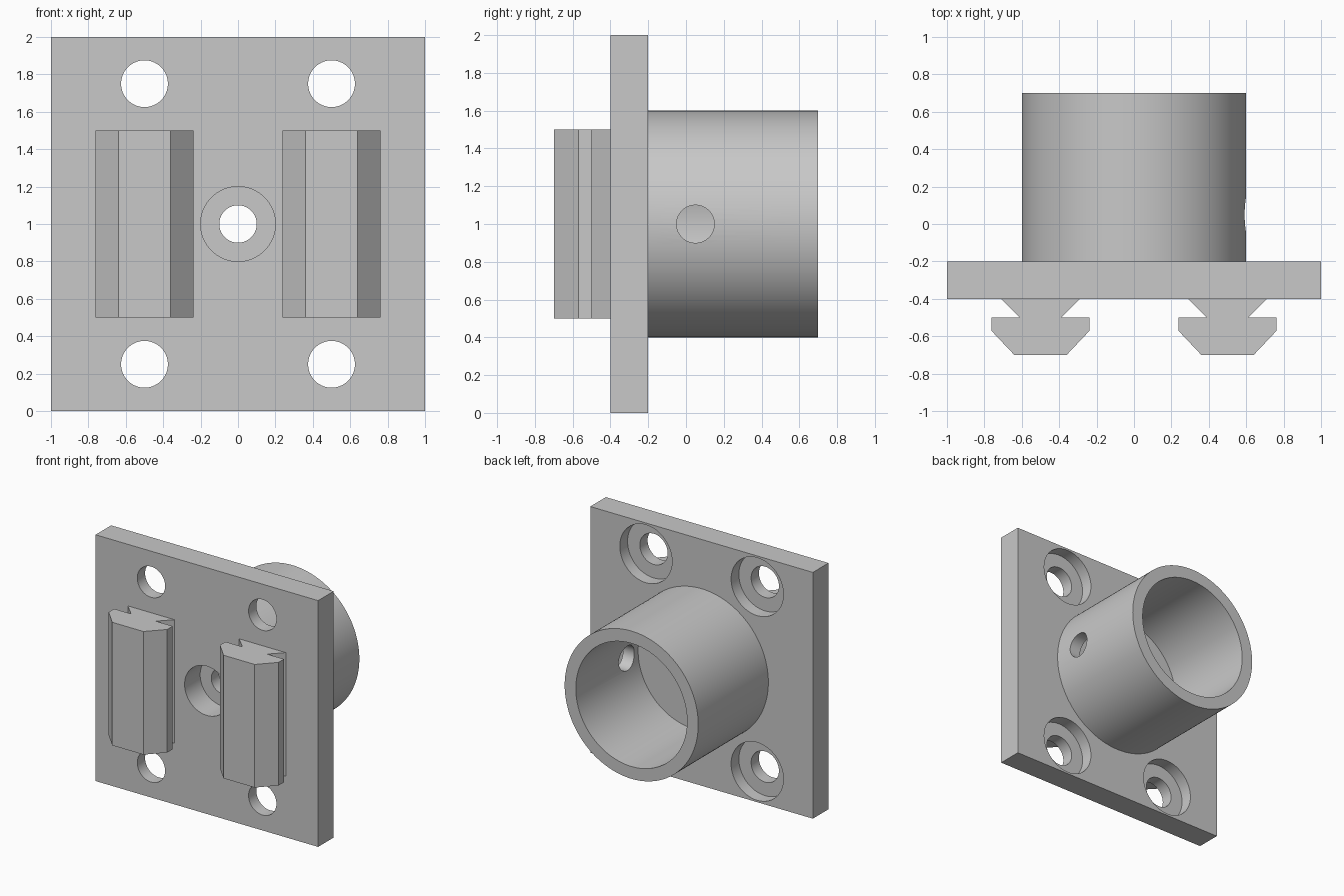
import bpy
import bmesh
import math
from mathutils import Matrix, Vector

cube = bpy.data.objects.get("Cube")
if cube:
    bpy.data.objects.remove(cube, do_unlink=True)

grey = bpy.data.materials.new("plain_grey")
grey.use_nodes = True
COLOUR = (0.58, 0.58, 0.58, 1)
grey.diffuse_color = COLOUR
grey.node_tree.nodes["Principled BSDF"].inputs["Base Color"].default_value = COLOUR


def add_object(name, bm):
    bmesh.ops.recalc_face_normals(bm, faces=bm.faces)
    mesh = bpy.data.meshes.new(name)
    bm.to_mesh(mesh)
    bm.free()
    mesh.materials.append(grey)
    obj = bpy.data.objects.new(name, mesh)
    bpy.context.collection.objects.link(obj)
    return obj


def cylinder(name, radius, start, end, segments=96):
    """Round bar between two points along x or y."""
    start, end = Vector(start), Vector(end)
    axis = end - start
    turn = axis.to_track_quat('Z', 'Y').to_matrix().to_4x4()
    bm = bmesh.new()
    bmesh.ops.create_cone(bm, cap_ends=True, segments=segments, radius1=radius,
                          radius2=radius, depth=axis.length,
                          matrix=Matrix.Translation((start + end) / 2) @ turn)
    return add_object(name, bm)


def combine(target, tool, operation):
    """Apply a boolean and remove the tool."""
    mod = target.modifiers.new(operation, 'BOOLEAN')
    mod.operation = operation
    mod.solver = 'EXACT'
    mod.object = tool
    bpy.context.view_layer.objects.active = target
    bpy.ops.object.modifier_apply(modifier=mod.name)
    bpy.data.objects.remove(tool, do_unlink=True)


# Square plate with a round socket on its back
bm = bmesh.new()
bmesh.ops.create_cube(bm, size=1, matrix=Matrix.Translation((0, -0.3, 1))
                      @ Matrix.Diagonal((2, 0.2, 2, 1)))
body = add_object("plate_with_socket", bm)
combine(body, cylinder("socket", 0.6, (0, -0.3, 1), (0, 0.7, 1), 128), 'UNION')


def drill(radius, start, end, segments=64):
    combine(body, cylinder("drill", radius, start, end, segments), 'DIFFERENCE')


# Socket bore, recessed centre hole and side screw hole
drill(0.5, (0, -0.1, 1), (0, 0.9, 1), 128)
drill(0.2, (0, -0.6, 1), (0, -0.2, 1))
drill(0.1, (0, -0.5, 1), (0, 0.1, 1))
drill(0.1, (0.3, 0.05, 1), (0.8, 0.05, 1))

# Corner screw holes, recessed from the back
for x in (-0.5, 0.5):
    for z in (0.25, 1.75):
        drill(0.125, (x, -0.6, z), (x, 0, z))
        drill(0.235, (x, -0.3, z), (x, 0, z))

bpy.ops.object.select_all(action='DESELECT')
body.select_set(True)
bpy.context.view_layer.objects.active = body
bpy.ops.object.shade_smooth_by_angle(angle=math.radians(30))

# Two upright T-slot rails on the front: half profile (half width, y), mirrored
HALF = [(0.21, -0.4), (0.11, -0.5), (0.263, -0.5), (0.263, -0.57), (0.14, -0.7)]
outline = HALF + [(-w, y) for w, y in reversed(HALF)]
for name, x in (("right_rail", -0.5), ("left_rail", 0.5)):
    bm = bmesh.new()
    face = bm.faces.new([bm.verts.new((x + w, y, 0.5)) for w, y in outline])
    grown = bmesh.ops.extrude_face_region(bm, geom=[face], use_keep_orig=True)
    top = [v for v in grown["geom"] if isinstance(v, bmesh.types.BMVert)]
    bmesh.ops.translate(bm, verts=top, vec=(0, 0, 1))
    add_object(name, bm)
